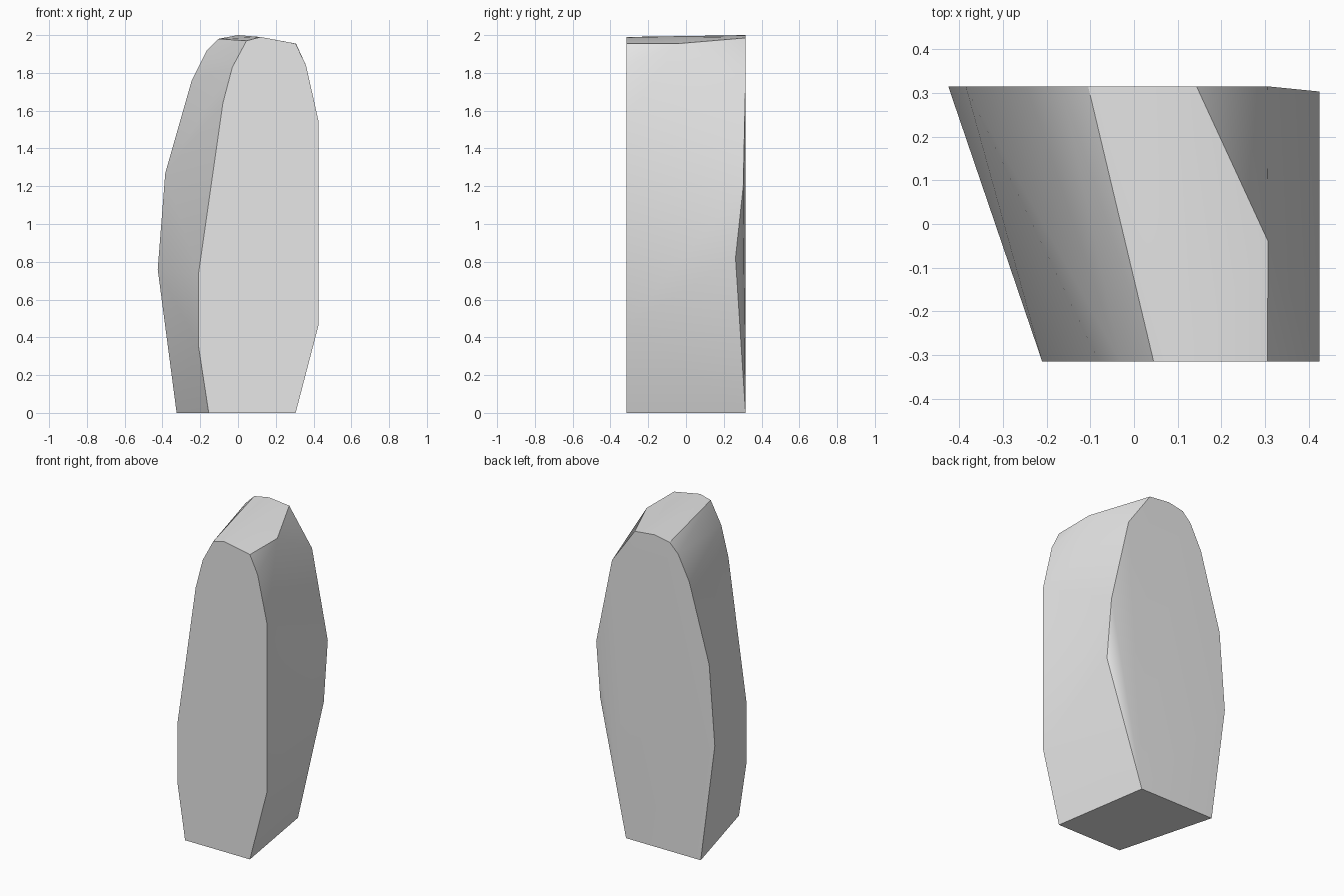
import bpy
import bmesh
import math

cube = bpy.data.objects.get("Cube")
if cube:
    bpy.data.objects.remove(cube, do_unlink=True)

# Plain stone colour
stone = bpy.data.materials.new("stone_grey")
stone.use_nodes = True
GREY = (0.8, 0.8, 0.8, 1)
stone.diffuse_color = GREY
stone.node_tree.nodes["Principled BSDF"].inputs["Base Color"].default_value = GREY

HALF_DEPTH = 0.315

# Outlines (x, z) of the flat front and back faces
front = [(-0.155, 0), (0.305, 0), (0.425, 0.46), (0.425, 1.55), (0.36, 1.84),
         (0.305, 1.955), (0.12, 1.99), (0.045, 1.97), (-0.03, 1.83),
         (-0.08, 1.64), (-0.21, 0.73), (-0.21, 0.36)]
back = [(-0.325, 0), (0.205, 0), (0.305, 1.755), (0.143, 1.985), (0.0, 2.0),
        (-0.105, 1.98), (-0.165, 1.92), (-0.245, 1.76), (-0.385, 1.27),
        (-0.425, 0.76)]
# Chipped corners on the left side and the top
chips = [(0.425, 0.303, 1.2), (0.425, 0.262, 0.82), (0.307, -0.04, 1.955)]

points = [(x, -HALF_DEPTH, z) for x, z in front]
points += [(x, HALF_DEPTH, z) for x, z in back]
points += chips

# Wrap the outlines in a convex skin
bm = bmesh.new()
for p in points:
    bm.verts.new(p)
hull = bmesh.ops.convex_hull(bm, input=bm.verts)
loose = {g for g in hull["geom_interior"] + hull["geom_unused"]
         if isinstance(g, bmesh.types.BMVert)}
bmesh.ops.delete(bm, geom=list(loose), context="VERTS")
bmesh.ops.dissolve_limit(bm, angle_limit=math.radians(0.5),
                         verts=bm.verts, edges=bm.edges)
bmesh.ops.recalc_face_normals(bm, faces=bm.faces)
mesh = bpy.data.meshes.new("standing_stone")
bm.to_mesh(mesh)
bm.free()
mesh.materials.append(stone)

rock = bpy.data.objects.new("standing_stone", mesh)
bpy.context.collection.objects.link(rock)

# Soft sides with sharp rims
bpy.ops.object.select_all(action="DESELECT")
rock.select_set(True)
bpy.context.view_layer.objects.active = rock
bpy.ops.object.shade_smooth_by_angle(angle=math.radians(30))
